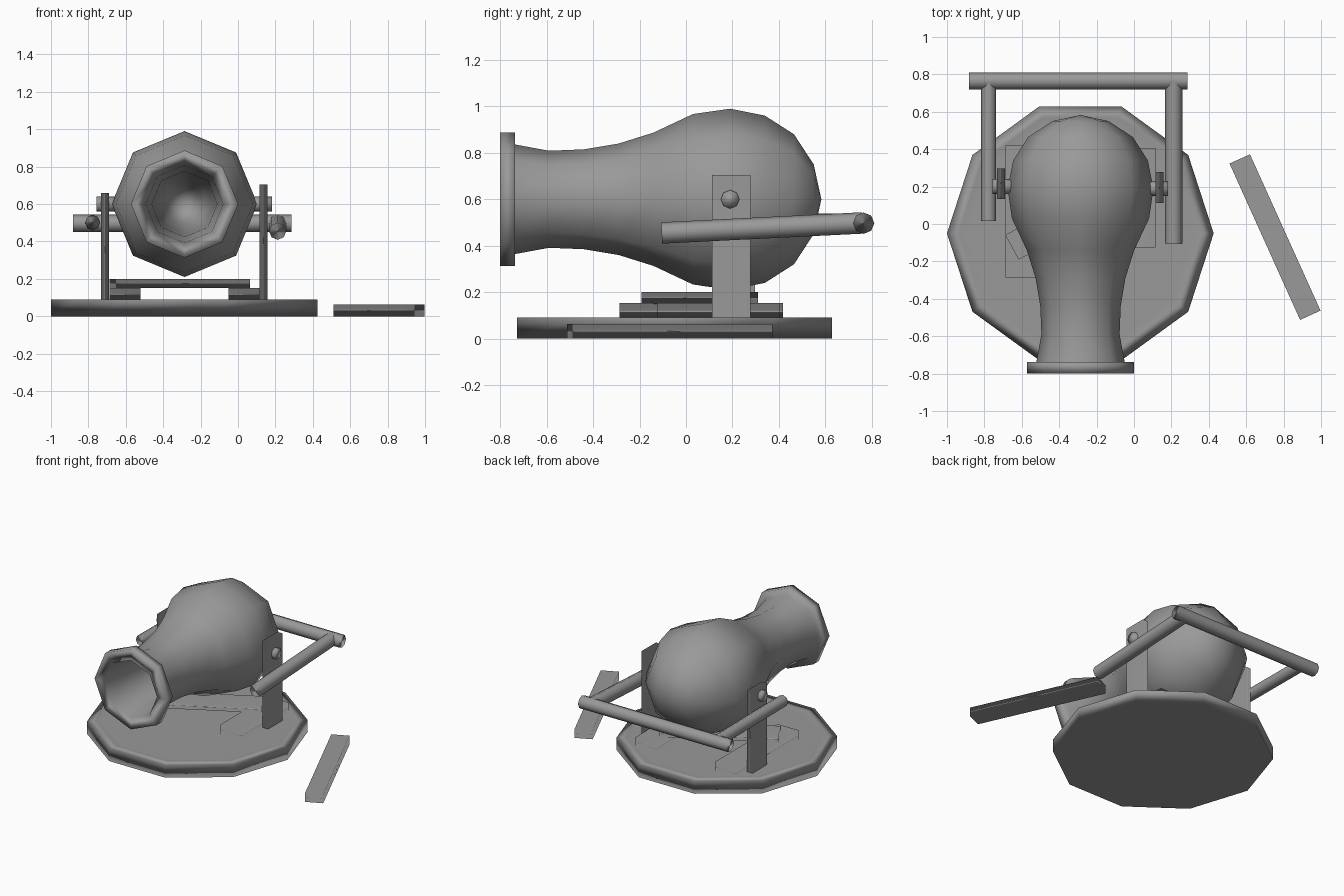
import bpy, bmesh, math
from mathutils import Vector, Matrix

if "Cube" in bpy.data.objects:
    bpy.data.objects.remove(bpy.data.objects["Cube"])

grey = bpy.data.materials.new("iron grey")
grey.diffuse_color = (0.32, 0.32, 0.32, 1)
grey.use_nodes = True
grey.node_tree.nodes["Principled BSDF"].inputs["Base Color"].default_value = grey.diffuse_color


def finish(name, bm):
    bmesh.ops.recalc_face_normals(bm, faces=bm.faces)
    for f in bm.faces:
        f.smooth = True
    me = bpy.data.meshes.new(name)
    bm.to_mesh(me)
    bm.free()
    me.materials.append(grey)
    ob = bpy.data.objects.new(name, me)
    bpy.context.collection.objects.link(ob)
    # large faces stay flat, narrow ones blend softly
    ob.modifiers.new("weighted", 'WEIGHTED_NORMAL').weight = 90
    return ob


def lathe(name, profile, sides, matrix):
    """Revolve (height, radius) pairs about local z; radius 0 makes a pole."""
    bm = bmesh.new()
    rings = []
    for h, r in profile:
        n = sides if r else 1
        rings.append([bm.verts.new(matrix @ Vector((r * math.cos(math.tau * i / sides),
                                                    r * math.sin(math.tau * i / sides), h)))
                      for i in range(n)])
    for a, b in zip(rings, rings[1:]):
        for i in range(sides):
            j = (i + 1) % sides
            quad = [a[i % len(a)], a[j % len(a)], b[j % len(b)], b[i % len(b)]]
            bm.faces.new(list(dict.fromkeys(quad)))
    for ring in (rings[0], rings[-1]):
        if len(ring) > 1:
            bm.faces.new(ring)
    return finish(name, bm)


def rod(name, p, q, r):
    p, q = Vector(p), Vector(q)
    d = q - p
    m = Matrix.Translation(p) @ d.to_track_quat('Z', 'Y').to_matrix().to_4x4()
    return lathe(name, [(0, r), (d.length, r)], 8, m)


def box(name, centre, size, angle=0):
    bm = bmesh.new()
    m = (Matrix.Translation(centre) @ Matrix.Rotation(math.radians(angle), 4, 'Z')
         @ Matrix.Diagonal((*size, 1)))
    bmesh.ops.create_cube(bm, size=1, matrix=m)
    return finish(name, bm)


# Ten-sided base with a shallow recess inside its rim
lathe("base", [(0, 0.713), (0.09, 0.713), (0.09, 0.65), (0.08, 0.605)], 10,
      Matrix.Translation((-0.287, -0.05, 0)))

# Bulbous barrel, muzzle ring and bore
lathe("barrel", [(0.583, 0), (0.55, 0.15), (0.465, 0.28), (0.34, 0.36), (0.19, 0.39),
                 (0.03, 0.367), (-0.14, 0.287), (-0.29, 0.24), (-0.44, 0.215),
                 (-0.59, 0.209), (-0.737, 0.236), (-0.737, 0.287), (-0.8, 0.287),
                 (-0.8, 0.207), (-0.6, 0.175), (-0.35, 0.16), (-0.2, 0.1), (-0.15, 0)],
      8, Matrix.Translation((-0.286, 0, 0.6)) @ Matrix.Rotation(math.radians(-90), 4, 'X'))

# Upright brackets and their pivot pins
box("right_bracket", (0.137, 0.195, 0.395), (0.043, 0.165, 0.62))
box("left_bracket", (-0.712, 0.215, 0.37), (0.043, 0.165, 0.58))
rod("right_pin", (0.06, 0.19, 0.6), (0.182, 0.19, 0.6), 0.04)
rod("left_pin", (-0.64, 0.2, 0.6), (-0.757, 0.2, 0.6), 0.04)

# U-shaped handle
rod("handle_crossbar", (-0.882, 0.765, 0.497), (0.285, 0.765, 0.497), 0.046)
rod("handle_right_arm", (0.212, -0.105, 0.455), (0.212, 0.76, 0.498), 0.046)
rod("handle_left_arm", (-0.777, 0.015, 0.503), (-0.777, 0.76, 0.498), 0.04)

# Planks stacked under the barrel, and one loose on the ground
box("left_plank", (-0.605, 0.066, 0.115), (0.165, 0.705, 0.075))
box("right_plank", (0.032, 0.14, 0.115), (0.165, 0.53, 0.075))
box("cross_plank", (-0.312, 0.06, 0.175), (0.775, 0.15, 0.05), 28.5)
box("loose_plank", (0.754, -0.07, 0.031), (0.12, 0.917, 0.062), 24.3)
